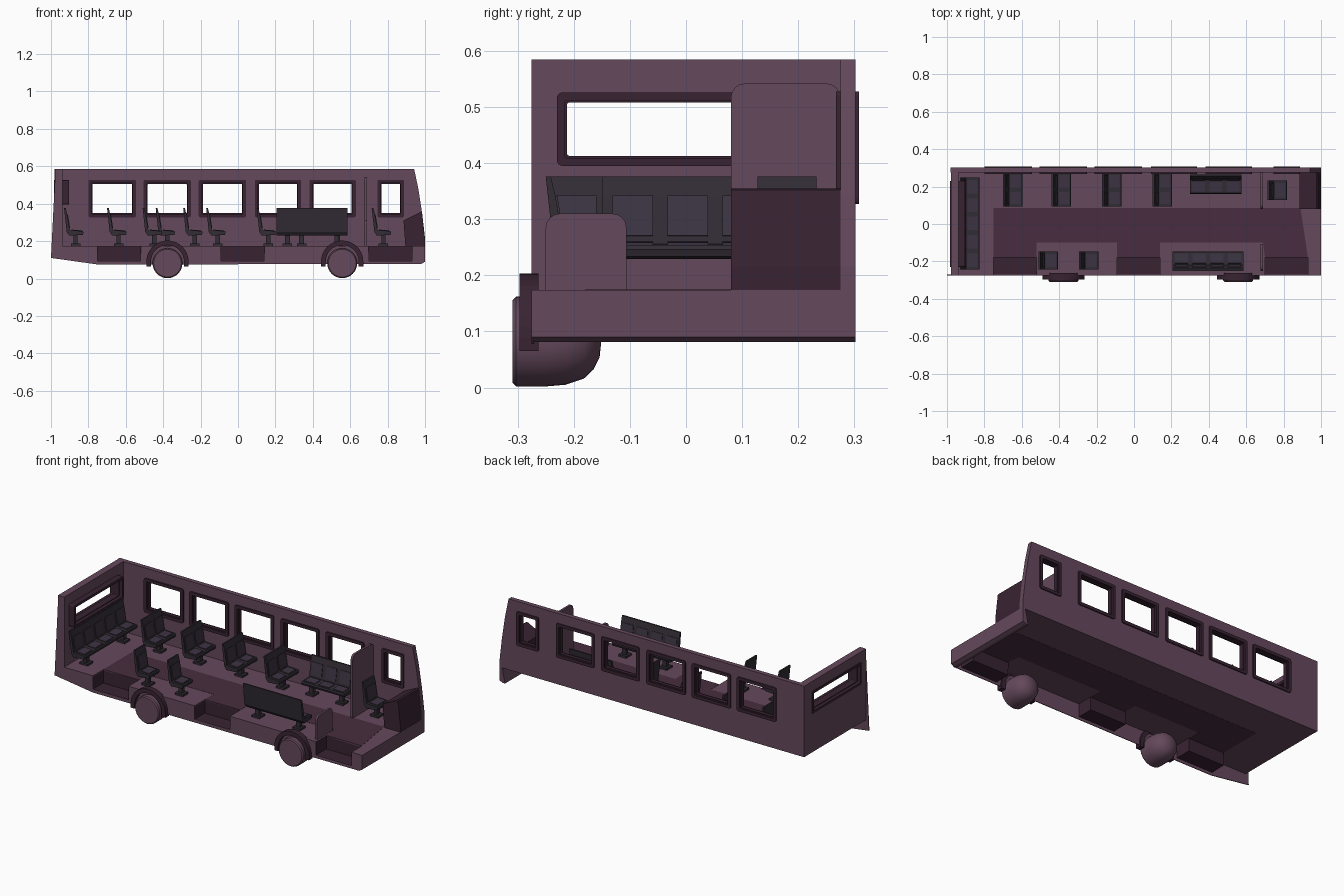
import bpy, bmesh
from math import pi, cos, sin
from mathutils import Matrix, Vector

if "Cube" in bpy.data.objects:
    bpy.data.objects.remove(bpy.data.objects["Cube"])


def material(name, rgb):
    m = bpy.data.materials.new(name)
    m.diffuse_color = (*rgb, 1)
    m.use_nodes = True
    m.node_tree.nodes["Principled BSDF"].inputs["Base Color"].default_value = m.diffuse_color
    return m


BODY = material("body_mauve", (0.13, 0.066, 0.107))
AISLE = material("aisle_plum", (0.065, 0.026, 0.05))
DARK = material("dark_plum", (0.04, 0.017, 0.032))
SEAT = material("seat_charcoal", (0.032, 0.026, 0.036))
PAD = material("seat_pad", (0.046, 0.034, 0.056))

# local (u, v, thickness) to world axes
PLANES = {"XY": Matrix.Identity(4),
          "XZ": Matrix.Rotation(pi / 2, 4, "X"),
          "YZ": Matrix(((0, 0, 1, 0), (1, 0, 0, 0), (0, 1, 0, 0), (0, 0, 0, 1)))}
NORMAL = {"XY": Vector((0, 0, 1)), "XZ": Vector((0, 1, 0)), "YZ": Vector((1, 0, 0))}


def add_object(name, mesh, *mats):
    ob = bpy.data.objects.new(name, mesh)
    bpy.context.scene.collection.objects.link(ob)
    for m in mats:
        mesh.materials.append(m)
    return ob


def plate(name, loops, plane, a, b, mat):
    """Flat outline (with optional hole loops) extruded from a to b across the plane."""
    k = 10  # filled at larger scale for robust tessellation
    cu = bpy.data.curves.new(name, "CURVE")
    cu.dimensions, cu.fill_mode, cu.extrude = "2D", "BOTH", k * abs(b - a) / 2
    for loop in loops:
        s = cu.splines.new("POLY")
        s.points.add(len(loop) - 1)
        for p, (u, v) in zip(s.points, loop):
            p.co = (u * k, v * k, 0, 1)
        s.use_cyclic_u = True
    tmp = bpy.data.objects.new(name + "_outline", cu)
    bpy.context.scene.collection.objects.link(tmp)
    deps = bpy.context.evaluated_depsgraph_get()
    mesh = bpy.data.meshes.new_from_object(tmp.evaluated_get(deps))
    bpy.data.objects.remove(tmp)
    mesh.materials.clear()
    mesh.transform(Matrix.Translation(NORMAL[plane] * (a + b) / 2) @ PLANES[plane] @ Matrix.Scale(1 / k, 4))
    bm = bmesh.new()
    bm.from_mesh(mesh)
    bmesh.ops.remove_doubles(bm, verts=bm.verts, dist=1e-5)
    bmesh.ops.recalc_face_normals(bm, faces=bm.faces)
    bm.to_mesh(mesh)
    bm.free()
    mesh.shade_flat()
    return add_object(name, mesh, mat)


def rounded(u0, u1, v0, v1, r=0.01, top_only=False, n=4):
    pts = []
    for cx, cy, start in ((u1 - r, v1 - r, 0), (u0 + r, v1 - r, 1), (u0 + r, v0 + r, 2), (u1 - r, v0 + r, 3)):
        if top_only and start > 1:
            pts.append((u0 if start == 2 else u1, v0))
            continue
        for i in range(n + 1):
            t = (start + i / n) * pi / 2
            pts.append((cx + r * cos(t), cy + r * sin(t)))
    return pts


def window_frame(name, u0, u1, v0, v1, w, plane, a, b):
    """Main ring plus a thinner inner lip."""
    plate(name, [rounded(u0, u1, v0, v1), rounded(u0 + w, u1 - w, v0 + w, v1 - w, 0.005)], plane, a, b, DARK)
    e, d = w * 0.6, (b - a) * 0.25
    plate(name + "_lip", [rounded(u0 + e, u1 - e, v0 + e, v1 - e, 0.006),
                          rounded(u0 + w + .004, u1 - w - .004, v0 + w + .004, v1 - w - .004, 0.004)],
          plane, a + d, b - d, DARK)


FLOOR = 0.174
DOORS = [(-0.75, -0.52), (-0.09, 0.14), (0.70, 0.93)]


def notched(v_edge, v_notch):
    pts = []
    for x0, x1 in DOORS:
        pts += [(x0, v_edge), (x0, v_notch), (x1, v_notch), (x1, v_edge)]
    return pts


# Floor sheet, outlined around the three step wells
plate("floor", [[(-0.978, 0.3), (-0.978, -0.273)] + notched(-0.273, -0.18) + [(1, -0.273), (1, 0.3)]],
      "XY", FLOOR - 0.006, FLOOR, BODY)
# Aisle covering
plate("aisle", [[(-0.75, 0.085), (-0.75, -0.18), (-0.52, -0.18), (-0.52, -0.1), (-0.09, -0.1), (-0.09, -0.18),
                 (0.14, -0.18), (0.14, -0.1), (0.69, -0.1), (0.70, -0.18), (0.93, -0.18), (0.89, 0.085)]],
      "XY", FLOOR - 0.007, FLOOR + 0.001, AISLE)
# Thin cut-side panel: skirt with door notches, rising along the rear wall's end
plate("side_skirt", [[(-0.94, 0.585), (-0.94, FLOOR)] + notched(FLOOR, 0.095) +
                     [(1, FLOOR), (1, 0.09), (0.98, 0.078), (-0.75, 0.075), (-1, 0.11), (-0.976, 0.585)]],
      "XZ", -0.275, -0.271, BODY)
# Front skirt
plate("front_skirt", [[(0.985, FLOOR), (1, FLOOR), (1, 0.09), (0.98, 0.081), (0.965, 0.081)]],
      "XZ", -0.272, 0.302, BODY)

# Step wells: boxes open at the top and the outer side
for x0, x1 in DOORS:
    bm = bmesh.new()
    bmesh.ops.create_cube(bm, size=1, matrix=Matrix.Translation(((x0 + x1) / 2, -0.2275, 0.1335))
                          @ Matrix.Diagonal((x1 - x0, 0.095, 0.077, 1)))
    bm.normal_update()
    bmesh.ops.delete(bm, geom=[f for f in bm.faces if f.normal.z > 0.5 or f.normal.y < -0.5], context="FACES")
    me = bpy.data.meshes.new("step_well")
    bm.to_mesh(me)
    bm.free()
    sol = add_object("step_well", me, DARK).modifiers.new("thickness", "SOLIDIFY")
    sol.thickness, sol.offset = 0.004, 1

# Long side wall with six windows
WINDOWS = [(-0.80, -0.545), (-0.505, -0.252), (-0.21, 0.043), (0.09, 0.337), (0.382, 0.63), (0.745, 0.888)]
outline = [(-0.98, FLOOR - .006), (1, FLOOR - .006), (1, 0.215), (0.985, 0.345), (0.965, 0.475), (0.942, 0.585),
           (-0.98, 0.585)]
holes = [rounded(a + .012, b - .012, 0.339, 0.516, 0.006) for a, b in WINDOWS]
plate("side_wall", [outline] + holes, "XZ", 0.275, 0.302, BODY)
for a, b in WINDOWS:
    window_frame("side_window_frame", a, b, 0.327, 0.528, 0.018, "XZ", 0.267, 0.308)

# Rear wall
plate("rear_wall", [[(-0.273, FLOOR - .006), (0.301, FLOOR - .006), (0.301, 0.585), (-0.273, 0.585)],
                    rounded(-0.222, 0.222, 0.403, 0.517, 0.006)], "YZ", -0.979, -0.938, BODY)
window_frame("rear_window_frame", -0.23, 0.23, 0.395, 0.526, 0.014, "YZ", -0.983, -0.903)

# Dashboard and partitions
plate("dashboard", [[(0.895, FLOOR), (0.885, 0.31), (0.975, 0.355), (0.984, 0.352), (0.999, 0.215), (0.999, FLOOR)]],
      "XZ", 0.08, 0.275, DARK)
plate("driver_partition", [rounded(0.08, 0.275, FLOOR, 0.542, 0.025, True)], "YZ", 0.677, 0.690, BODY)
plate("low_partition", [rounded(-0.25, -0.106, FLOOR, 0.31, 0.025, True)], "YZ", 0.677, 0.690, BODY)

# Wheels (turned profile, domed on the inside) with arches
PROFILE = [(0, -.309), (.074, -.309), (.08, -.303), (.08, -.25), (.077, -.215),
           (.066, -.182), (.05, -.165), (.028, -.154), (0, -.151)]
for wx in (-0.377, 0.557):
    bm = bmesh.new()
    vs = [bm.verts.new((wx + r, y, 0.082)) for r, y in PROFILE]
    es = [bm.edges.new(p) for p in zip(vs, vs[1:])]
    bmesh.ops.spin(bm, geom=vs + es, cent=(wx, 0, 0.082), axis=(0, 1, 0), angle=2 * pi, steps=32)
    bmesh.ops.remove_doubles(bm, verts=bm.verts, dist=1e-4)
    bmesh.ops.recalc_face_normals(bm, faces=bm.faces)
    me = bpy.data.meshes.new("wheel")
    bm.to_mesh(me)
    bm.free()
    me.shade_smooth()
    me.set_sharp_from_angle(angle=0.6)
    add_object("wheel", me, BODY)
    arc = [(cos(i * pi / 20), sin(i * pi / 20)) for i in range(21)]
    ring = lambda r: [(wx + r * c, 0.09 + r * s) for c, s in arc]
    plate("wheel_arch", [[(wx + .113, .065)] + ring(.113) + [(wx - .113, .065), (wx - .088, .065)]
                         + ring(.088)[::-1] + [(wx + .088, .065)]], "XZ", -0.297, -0.263, DARK)


def box(bm, loc, size, tilt=0.0, mat=0):
    res = bmesh.ops.create_cube(bm, size=1, matrix=Matrix.Translation(loc) @ Matrix.Rotation(tilt, 4, "Y")
                                @ Matrix.Diagonal((*size, 1)))
    for f in {f for v in res["verts"] for f in v.link_faces}:
        f.material_index = mat


def seat(name, x, y, n, width, turn=0, legs=1):
    """Row of n places facing +x before turning; the backrest is at the origin."""
    bm = bmesh.new()
    shell = [(0, .202), (.009, .202), (.018, .165), (.031, .084), (.1, .08), (.104, .072), (.1, .06), (.028, .055),
             (.014, .075)]
    f = bm.faces.new([bm.verts.new((u, -width / 2, v)) for u, v in shell])
    ext = bmesh.ops.extrude_face_region(bm, geom=[f])["geom"]
    bmesh.ops.translate(bm, vec=(0, width, 0), verts=[g for g in ext if isinstance(g, bmesh.types.BMVert)])
    w = width / n
    for i in range(n):
        c = (i + 0.5) * w - width / 2
        box(bm, (.0235, c, .132), (.006, w * .74, .072), -.16, 1)
        box(bm, (.066, c, .083), (.052, w * .74, .006), .05, 1)
    for i in range(legs):
        c = (i - (legs - 1) / 2) * width * 0.7 / max(1, legs - 1)
        box(bm, (.062, c, .034), (.022, .026, .06))
        box(bm, (.062, c, .006), (.052, .05, .012))
    bmesh.ops.recalc_face_normals(bm, faces=bm.faces)
    me = bpy.data.meshes.new(name)
    bm.to_mesh(me)
    bm.free()
    ob = add_object(name, me, SEAT, PAD)
    ob.location = (x, y, FLOOR)
    ob.rotation_euler.z = turn


# Seating layout
seat("rear_bench", -0.93, 0.003, 5, 0.49, legs=2)
for sx in (-0.70, -0.44, -0.17, 0.10):
    seat("double_seat", sx, 0.184, 2, 0.18)
for sx in (-0.51, -0.293):
    seat("single_seat", sx, -0.195, 1, 0.095)
seat("side_bench_right", 0.396, -0.25, 4, 0.378, pi / 2, 2)
seat("side_bench_left", 0.437, 0.265, 3, 0.276, -pi / 2, 2)
seat("driver_seat", 0.715, 0.18, 1, 0.105)
